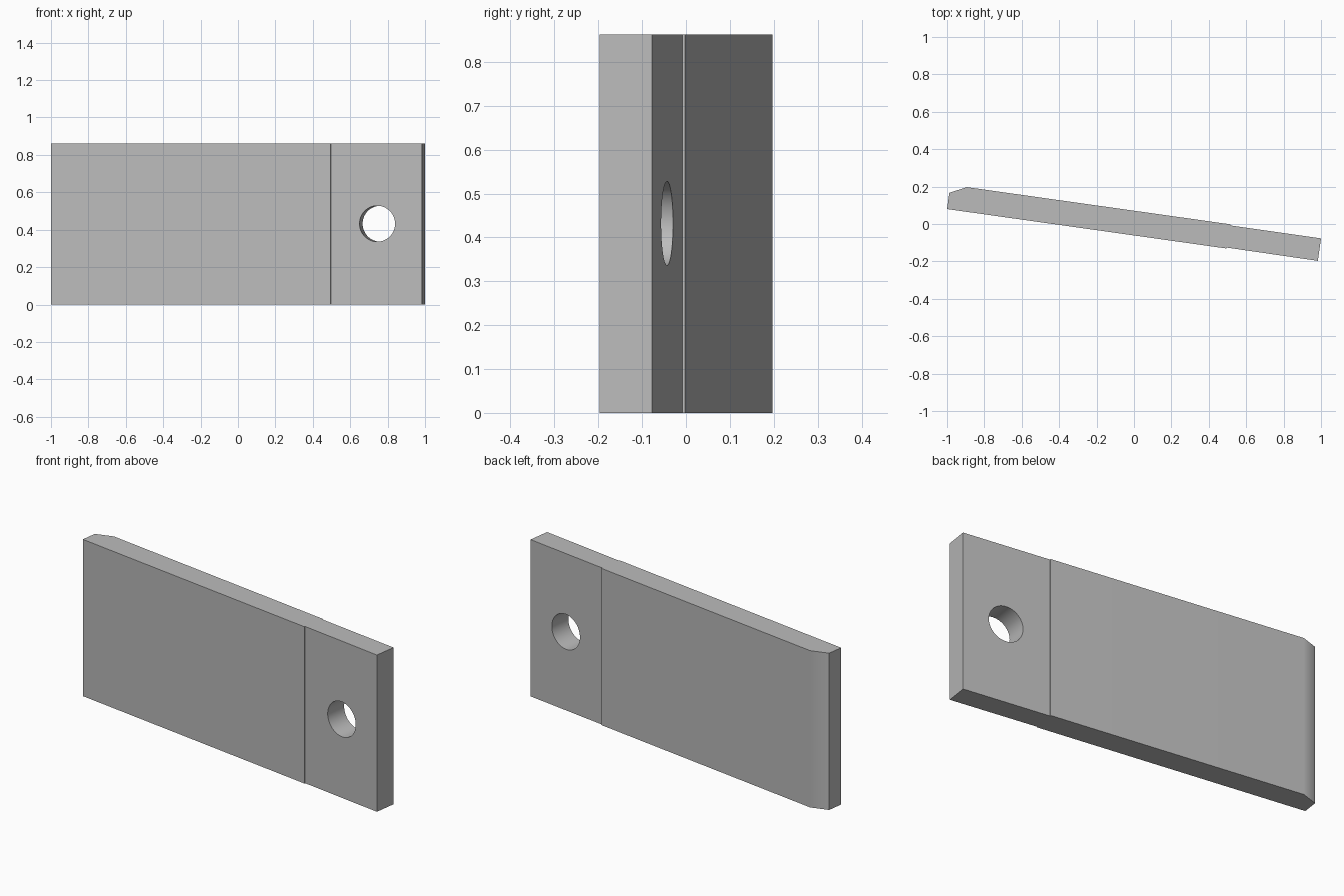
import bpy
import bmesh
from math import radians
from mathutils import Vector

if "Cube" in bpy.data.objects:
    bpy.data.objects.remove(bpy.data.objects["Cube"], do_unlink=True)

HEIGHT = 0.862
HOLE_RADIUS = 0.096

grey = bpy.data.materials.new("plain grey")
grey.use_nodes = True
colour = (0.5, 0.5, 0.5, 1)
grey.diffuse_color = colour
grey.node_tree.nodes["Principled BSDF"].inputs["Base Color"].default_value = colour

# Plan outline: slanted bar, chamfered at one end, thinner tab at the other
outline = [
    (-1.0, 0.08), (0.495, -0.131), (0.496, -0.126), (0.983, -0.197),
    (1.0, -0.077), (0.516, -0.008), (0.517, -0.002), (-0.893, 0.197),
    (-0.988, 0.167),
]

# Plate: outline extruded upward
bm = bmesh.new()
base = bm.faces.new([bm.verts.new((x, y, 0)) for x, y in outline])
lifted = bmesh.ops.extrude_face_region(bm, geom=[base])["geom"]
top_verts = [g for g in lifted if isinstance(g, bmesh.types.BMVert)]
bmesh.ops.translate(bm, verts=top_verts, vec=(0, 0, HEIGHT))
bmesh.ops.recalc_face_normals(bm, faces=bm.faces)
mesh = bpy.data.meshes.new("slanted_plate")
bm.to_mesh(mesh)
bm.free()
plate = bpy.data.objects.new("slanted_plate", mesh)
bpy.context.collection.objects.link(plate)
mesh.materials.append(grey)

# Round hole bored square to the tab's face
bore = Vector((0.139, 0.99, 0))
bpy.ops.mesh.primitive_cylinder_add(
    vertices=64, radius=HOLE_RADIUS, depth=0.6, location=(0.753, -0.102, 0.432),
    rotation=bore.to_track_quat("Z", "Y").to_euler())
cutter = bpy.context.object
cutter.name = "hole_cutter"
cutter.hide_render = True
cutter.data.materials.append(grey)

bpy.ops.object.select_all(action="DESELECT")
plate.select_set(True)
bpy.context.view_layer.objects.active = plate
cut = plate.modifiers.new("hole", "BOOLEAN")
cut.operation = "DIFFERENCE"
cut.solver = "EXACT"
cut.object = cutter
bpy.ops.object.modifier_apply(modifier=cut.name)
bpy.data.objects.remove(cutter, do_unlink=True)

# Soft chamfer and bore, crisp corners
bpy.ops.object.shade_smooth_by_angle(angle=radians(30))
weighted = plate.modifiers.new("weighted normals", "WEIGHTED_NORMAL")
weighted.keep_sharp = True
